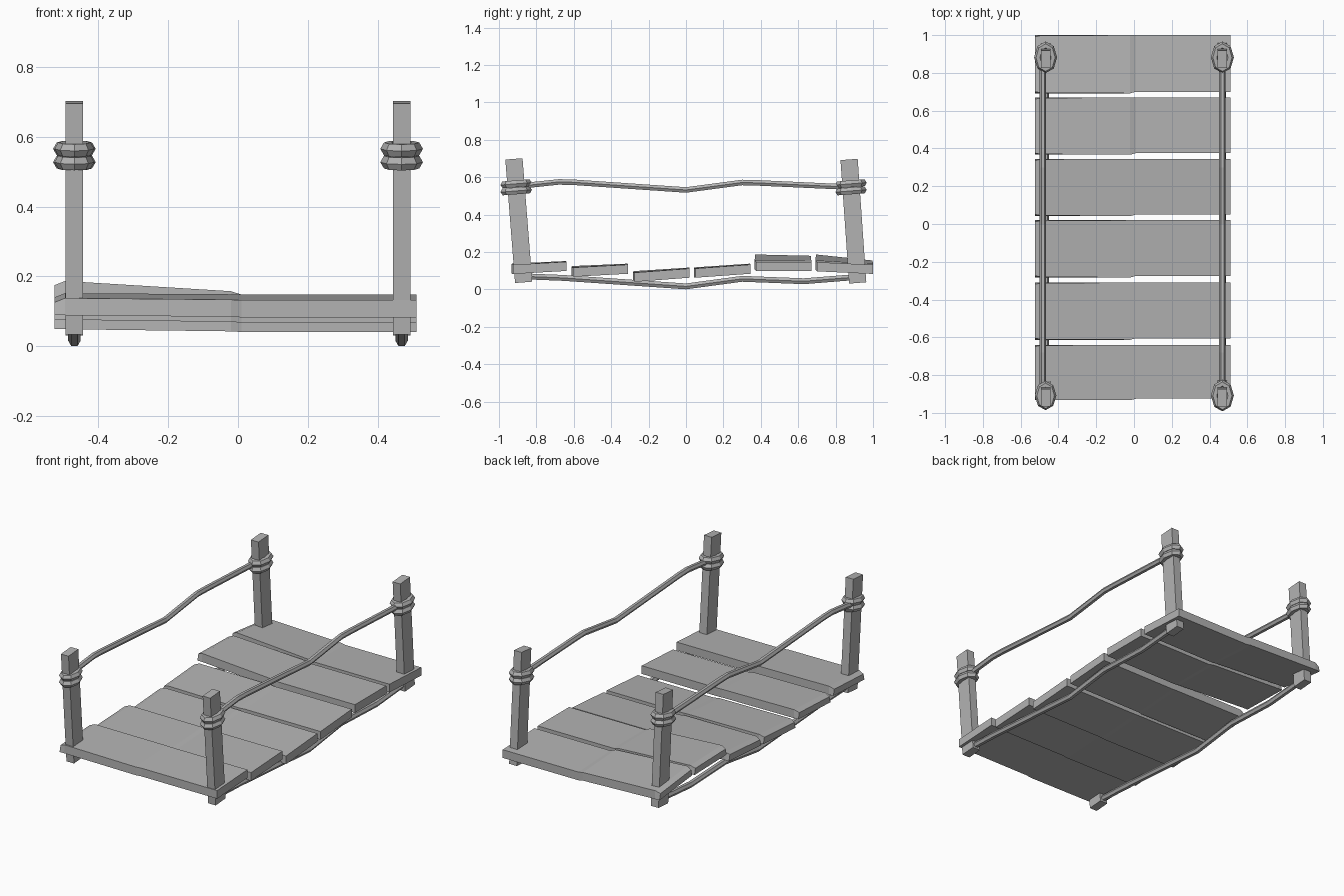
import bpy, bmesh
from math import cos, sin, tau
from mathutils import Vector, Matrix

cube = bpy.data.objects.get("Cube")
if cube:
    bpy.data.objects.remove(cube, do_unlink=True)

grey = bpy.data.materials.new("weathered grey")
grey.use_nodes = True
tone = (0.45, 0.45, 0.45, 1)
grey.diffuse_color = tone
grey.node_tree.nodes["Principled BSDF"].inputs["Base Color"].default_value = tone


def loft(name, rings, closed=False):
    """Skin a list of equal-length point rings; cap the ends unless closed."""
    bm = bmesh.new()
    rows = [[bm.verts.new(p) for p in ring] for ring in rings]
    count = len(rows[0])
    pairs = list(zip(rows, rows[1:]))
    if closed:
        pairs.append((rows[-1], rows[0]))
    else:
        bm.faces.new(rows[0])
        bm.faces.new(rows[-1])
    for a, b in pairs:
        for i in range(count):
            j = (i + 1) % count
            bm.faces.new((a[i], a[j], b[j], b[i]))
    bmesh.ops.recalc_face_normals(bm, faces=bm.faces)
    mesh = bpy.data.meshes.new(name)
    bm.to_mesh(mesh)
    bm.free()
    mesh.materials.append(grey)
    obj = bpy.data.objects.new(name, mesh)
    bpy.context.collection.objects.link(obj)
    return obj


def circle(radius, sides=6):
    return [(radius * cos(tau * i / sides), radius * sin(tau * i / sides))
            for i in range(sides)]


def rope(name, x, path, radius):
    rings = [[(x + u, y, z + v) for u, v in circle(radius)] for y, z in path]
    return loft(name, rings)


def coil(name, center, lean, rx, ry):
    """Faceted oval loop of rope wrapped around a leaning post."""
    rings = []
    for k in range(8):
        a = tau * k / 8
        rings.append([(cos(a) * (rx + u), sin(a) * (ry + u), v)
                      for u, v in circle(0.021)])
    obj = loft(name, rings, closed=True)
    obj.matrix_world = Matrix.Translation(center) @ Matrix.Rotation(lean, 4, "X")


def plank(name, y0, y1, left, right, thick):
    """Slightly twisted board; left and right give top heights at y0 and y1."""
    mid = [(a * 0.25 + b * 0.75) for a, b in zip(left, right)]
    worn = [z - 0.012 for z in left]
    stations = [(-0.525, worn, 0.009), (-0.495, left, 0.003),
                (-0.02, mid, 0), (0.01, right, 0), (0.51, right, 0)]
    rings = []
    for x, (za, zb), inset in stations:
        base = left if x < -0.5 else (za, zb)
        skew = -0.008 if x < 0 else 0
        rings.append([(x, y0 + skew, base[0] - thick), (x, y1, base[1] - thick),
                      (x, y1 - inset, zb), (x, y0 + skew + inset, za)])
    loft(name, rings)


# Deck boards, front to back
boards = [
    (-0.925, -0.64, (0.138, 0.152), (0.132, 0.148)),
    (-0.605, -0.31, (0.125, 0.138), (0.117, 0.133)),
    (-0.275, 0.02, (0.098, 0.117), (0.09, 0.112)),
    (0.05, 0.345, (0.118, 0.138), (0.112, 0.133)),
    (0.375, 0.67, (0.187, 0.18), (0.148, 0.148)),
    (0.70, 1.0, (0.187, 0.155), (0.146, 0.132)),
]
for n, (y0, y1, left, right) in enumerate(boards, 1):
    plank(f"deck_plank_{n}", y0, y1, left, right, 0.049)

# Leaning posts, rope coils, handrail ropes and deck ropes on both sides
lean = 0.078
for side, x in (("left", 0.468), ("right", -0.468)):
    for end, low, high in (("front", (-0.868, 0.038), (-0.92, 0.698)),
                           ("back", (0.918, 0.035), (0.872, 0.695))):
        rings = []
        for y, z in (low, high):
            rings.append([(x + u, y + v, z + v * lean)
                          for u, v in ((-0.025, -0.046), (0.025, -0.046),
                                       (0.025, 0.046), (-0.025, 0.046))])
        loft(f"{end}_{side}_post", rings)
        t = (0.546 - low[1]) / (high[1] - low[1])
        y = low[0] + t * (high[0] - low[0])
        small = 0.9 if (end, side) == ("front", "right") else 1
        for level, dz in (("lower", -0.019), ("upper", 0.019)):
            coil(f"{end}_{side}_{level}_coil", Vector((x, y, 0.546 + dz)),
                 lean, 0.04 * small, 0.063 * small)

    rope(f"{side}_handrail_rope", x if x > 0 else x - 0.014,
         [(-0.91, 0.545), (-0.82, 0.56), (-0.68, 0.575), (-0.6, 0.573),
          (0, 0.532), (0.3, 0.572), (0.38, 0.57), (0.88, 0.547)], 0.017)
    rope(f"{side}_deck_rope", x,
         [(-0.86, 0.07), (-0.66, 0.062), (0, 0.0165), (0.3, 0.057),
          (0.63, 0.044), (0.93, 0.068)], 0.018)
